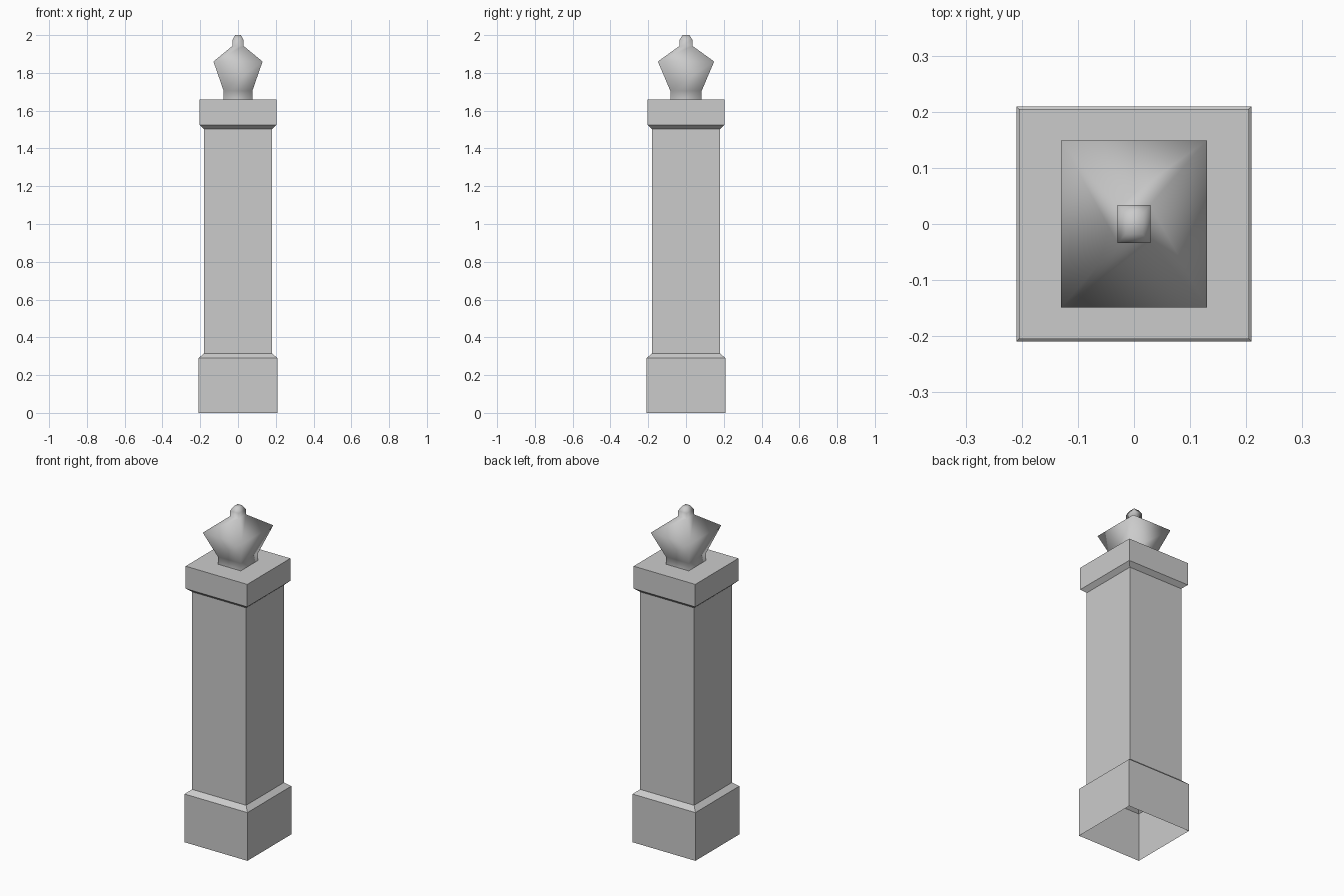
import bpy

cube = bpy.data.objects.get("Cube")
if cube:
    bpy.data.objects.remove(cube, do_unlink=True)

stone = bpy.data.materials.new("grey stone")
stone.use_nodes = True
grey = (0.6, 0.6, 0.6, 1)
stone.diffuse_color = grey
stone.node_tree.nodes["Principled BSDF"].inputs["Base Color"].default_value = grey


def stack(name, rings, smooth=False, cap_top=False):
    """Join rectangular rings (half x, half y, height) into a shell open below."""
    verts = [(sx * x, sy * y, z) for x, y, z in rings
             for sx, sy in ((-1, -1), (1, -1), (1, 1), (-1, 1))]
    faces = []
    for r in range(len(rings) - 1):
        for i in range(4):
            a, b = 4 * r + i, 4 * r + (i + 1) % 4
            faces.append((a, b, b + 4, a + 4))
    if cap_top:
        n = len(verts)
        faces.append((n - 4, n - 3, n - 2, n - 1))
    mesh = bpy.data.meshes.new(name)
    mesh.from_pydata(verts, [], faces)
    mesh.materials.append(stone)
    mesh.polygons.foreach_set("use_smooth", [smooth] * len(mesh.polygons))
    obj = bpy.data.objects.new(name, mesh)
    bpy.context.collection.objects.link(obj)
    return obj


def square(half, z):
    return (half, half, z)


# Hollow plinth with a sloped shoulder
stack("plinth", [square(0.209, 0), square(0.209, 0.29), square(0.18, 0.315)])

# Plain square shaft
stack("shaft", [square(0.18, 0.315), square(0.18, 1.503)])

# Capital with a bevelled underside and flat top
stack("capital", [square(0.18, 1.503), square(0.205, 1.525), square(0.205, 1.66)],
      cap_top=True)

# Smooth-shaded finial: neck, flared body and small rounded tip
stack("finial", [
    (0.076, 0.083, 1.66),
    (0.076, 0.083, 1.705),
    (0.13, 0.149, 1.86),
    (0.029, 0.034, 1.943),
    (0.029, 0.034, 1.975),
    (0.015, 0.018, 2.0),
], smooth=True, cap_top=True)
